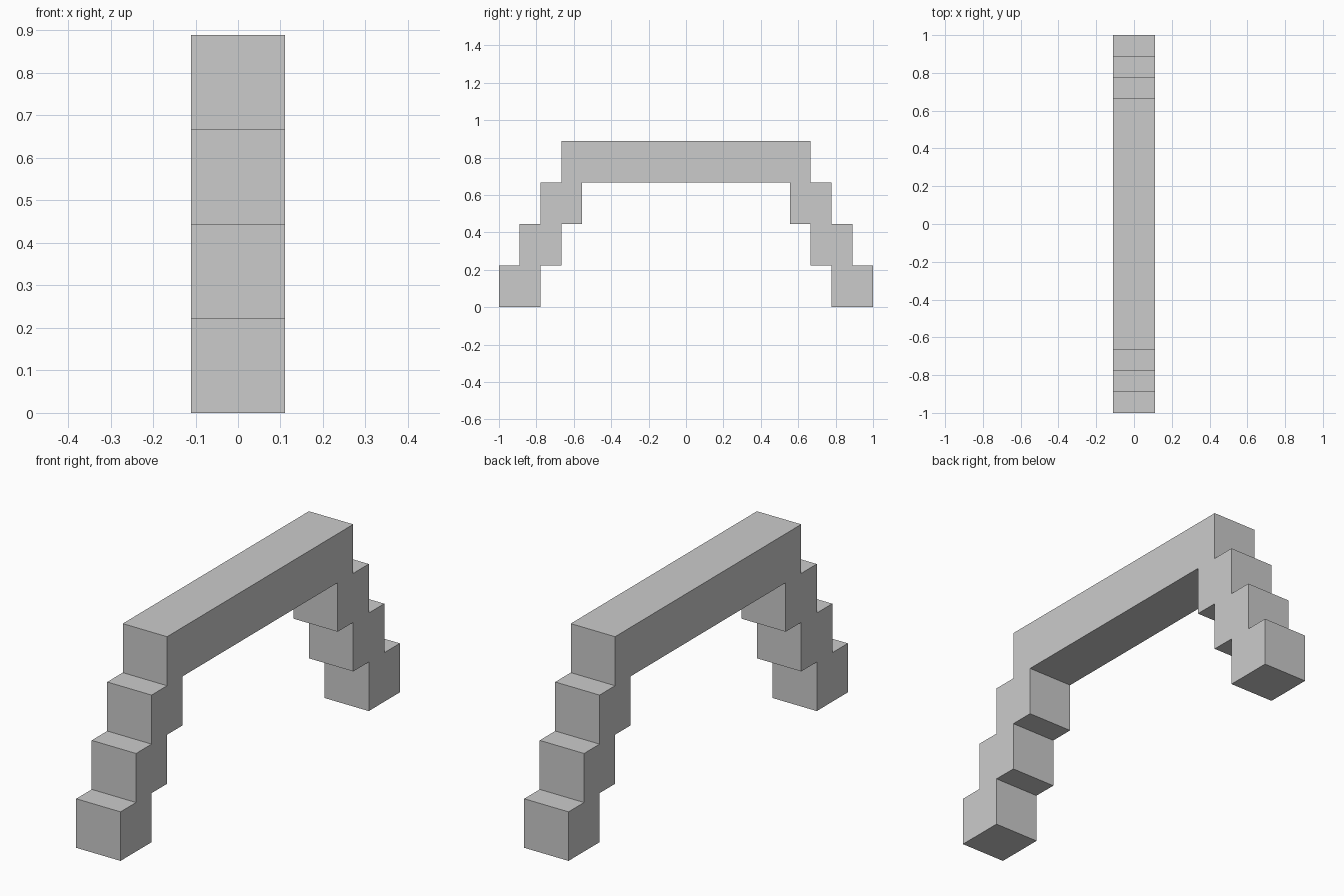
import bpy

# Remove the default cube
cube = bpy.data.objects.get("Cube")
if cube:
    bpy.data.objects.remove(cube, do_unlink=True)

U = 2 / 9  # block size

# Stone colour
stone = bpy.data.materials.new("grey_stone")
stone.use_nodes = True
grey = (0.6, 0.6, 0.6, 1)
stone.diffuse_color = grey
stone.node_tree.nodes["Principled BSDF"].inputs["Base Color"].default_value = grey


def block(name, y, z, length):
    """Flat-faced block resting at height z, centred on y."""
    bpy.ops.mesh.primitive_cube_add(size=1, location=(0, y, z + U / 2))
    ob = bpy.context.object
    ob.name = name
    ob.scale = (U, length, U)
    bpy.ops.object.transform_apply(location=False, rotation=False, scale=True)
    ob.data.materials.append(stone)
    return ob


# Long beam across the top
block("top_beam", 0, 3 * U, 6 * U)

# Stepped legs: each block moves half a block inward as it rises
for side, sign in (("front", -1), ("back", 1)):
    for step in range(3):
        block(f"{side}_leg_step_{step + 1}", sign * (4 - step / 2) * U, step * U, U)
